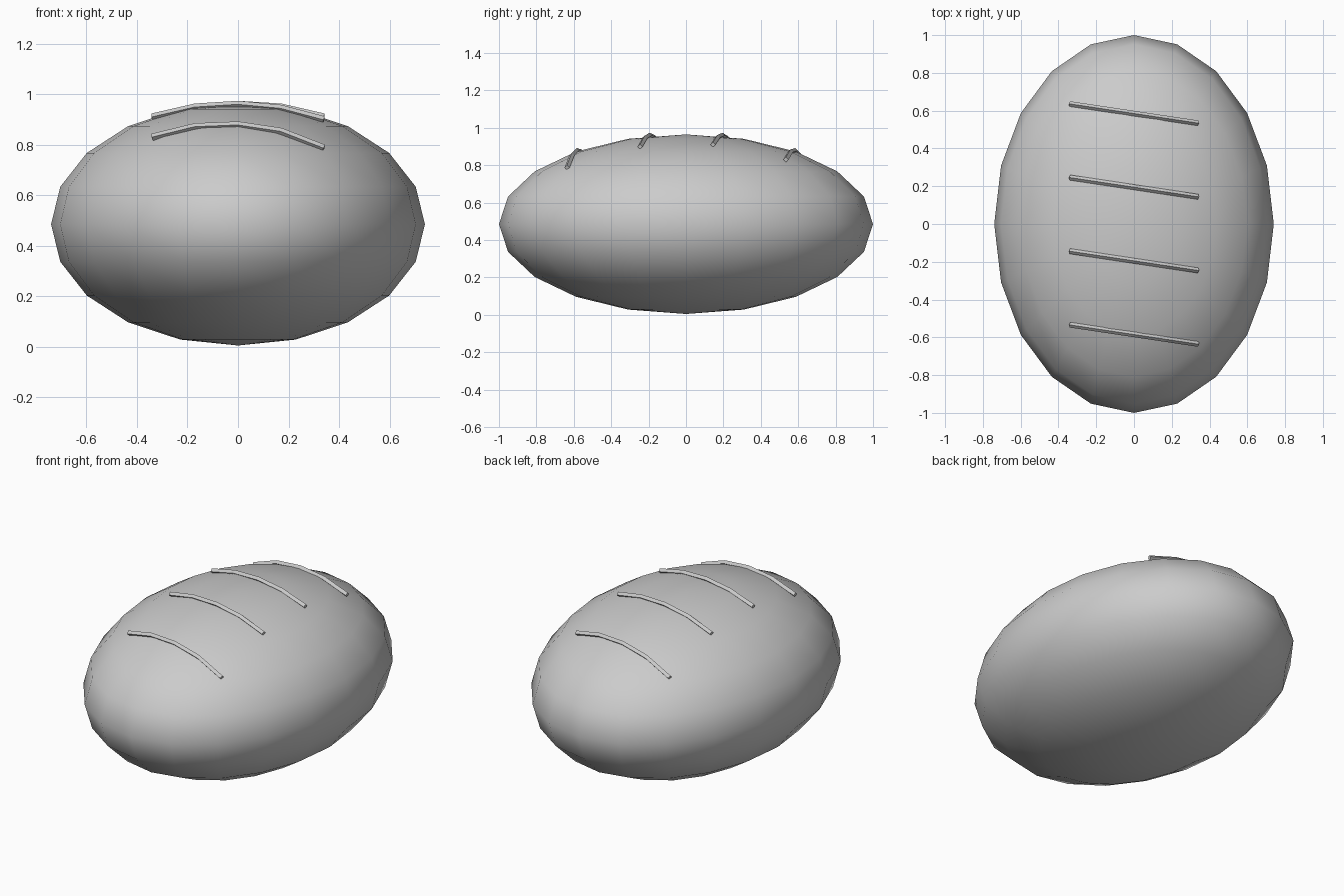
import bpy, math

if "Cube" in bpy.data.objects:
    bpy.data.objects.remove(bpy.data.objects["Cube"])

RX, RY, RZ, CZ = 0.74, 1.0, 0.48, 0.485

# Loaf body: squashed low-poly sphere, smooth shaded
bpy.ops.mesh.primitive_uv_sphere_add(segments=20, ring_count=10, radius=1, location=(0, 0, CZ))
loaf = bpy.context.object
loaf.name = "loaf"
loaf.scale = (RX, RY, RZ)
bpy.ops.object.transform_apply(location=False, rotation=False, scale=True)
bpy.ops.object.shade_smooth()


def surface_z(x, y):
    return CZ + RZ * math.sqrt(1 - (x / RX) ** 2 - (y / RY) ** 2)


# Score marks: thin slanted rods that follow the crust
def score_mark(index, yc):
    curve = bpy.data.curves.new(f"score_mark_{index}", "CURVE")
    curve.dimensions = "3D"
    curve.bevel_depth = 0.014
    curve.bevel_resolution = 0
    curve.use_fill_caps = True
    spline = curve.splines.new("POLY")
    spline.points.add(4)
    for i, p in enumerate(spline.points):
        x = -0.34 + 0.17 * i
        y = yc - 0.15 * x
        p.co = (x, y, surface_z(x, y) + 0.004, 1)
    spline.use_smooth = False
    mark = bpy.data.objects.new(f"score_mark_{index}", curve)
    bpy.context.collection.objects.link(mark)


for n in range(4):
    score_mark(n + 1, -0.585 + 0.39 * n)
